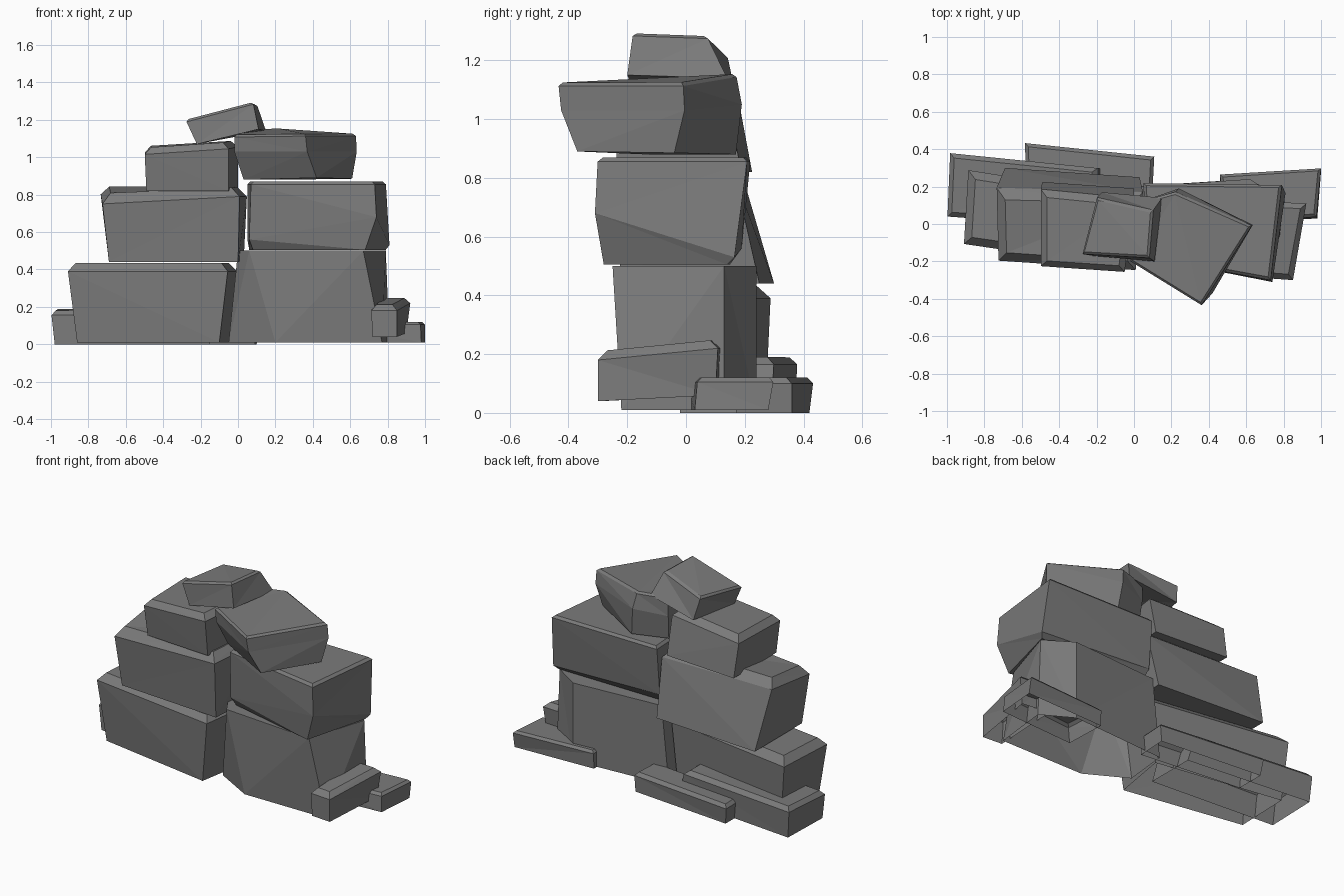
import bpy, bmesh

rock = bpy.data.materials.new("dark grey rock")
rock.diffuse_color = (0.2, 0.2, 0.2, 1)


def stone(name, z0, bottom, z1, top, chamfer=0.03, middle=None, open_bottom=False):
    """Faceted block through rings of corners (counter-clockwise); a corner may
    carry its own height. Edges around the top are chamfered."""
    bm = bmesh.new()
    rings = []
    for z, ring in ((z0, bottom), (None, middle), (z1, top)):
        if ring:
            rings.append([bm.verts.new((p[0], p[1], p[2] if len(p) > 2 else z)) for p in ring])
    if not open_bottom:
        bm.faces.new(rings[0][::-1])
    cap = bm.faces.new(rings[-1])
    n = len(bottom)
    for low, high in zip(rings, rings[1:]):
        for i in range(n):
            j = (i + 1) % n
            bm.faces.new((low[i], low[j], high[j], high[i]))
    if chamfer:
        bmesh.ops.bevel(bm, geom=list(cap.edges), offset=chamfer, segments=1,
                        profile=0.5, affect='EDGES')
    bmesh.ops.triangulate(bm, faces=[f for f in bm.faces if len(f.verts) > 3])
    mesh = bpy.data.meshes.new(name)
    bm.to_mesh(mesh)
    bm.free()
    mesh.materials.append(rock)
    ob = bpy.data.objects.new(name, mesh)
    bpy.context.collection.objects.link(ob)
    return ob


# bottom course: two large blocks, hollow underneath
stone("lower_left_block",
      0.01, [(-.86, -.08), (-.10, -.21), (-.04, .14), (-.85, .27)],
      0.435, [(-.915, -.11), (-.05, -.235), (0, .15), (-.89, .29)], 0.045,
      open_bottom=True)
stone("lower_right_block",
      0.01, [(-.05, -.08), (.2, -.22), (.77, -.22), (.81, .13), (.62, .24), (-.02, .2)],
      0.5, [(0, -.1), (.06, -.2), (.67, -.25), (.79, .13), (.62, .24), (.03, .2)], 0,
      open_bottom=True)

# middle course
stone("middle_left_block",
      0.44, [(-.69, -.17), (.0, -.22), (.03, .25), (-.69, .30)],
      0.84, [(-.73, -.2, .80), (.01, -.25, .84), (.05, .16), (-.74, .18, .85)], 0.05)
stone("middle_right_block",
      0.505, [(.08, -.13), (.68, -.28), (.79, .14), (.06, .15)],
      0.87, [(.07, -.18), (.73, -.30), (.79, .21), (.05, .22)], 0.015,
      middle=[(.06, -.16, .56), (.74, -.31, .68), (.81, .165, .53), (.05, .19, .56)])

# upper course
stone("upper_left_block",
      0.82, [(-.49, -.2), (-.05, -.23), (.0, .19), (-.49, .225)],
      1.06, [(-.5, -.23, 1.05), (-.05, -.26, 1.08), (0, .13, 1.09), (-.5, .18, 1.06)], 0.035)
stone("upper_right_block",
      0.88, [(.03, -.14), (.42, -.37, .89), (.61, -.04, .885), (.26, .17), (.05, .1)],
      1.14, [(-.02, -.2, 1.12), (.36, -.435, 1.125), (.63, -.01, 1.125),
             (.22, .17, 1.155), (.04, .12, 1.15)], 0.012,
      middle=[(-.02, -.19, 1.03), (.37, -.425, 1.03), (.635, -.005, 1.03),
              (.24, .19, 1.05), (.04, .12, 1.03)])

# tilted cap stone
stone("cap_stone",
      1.1, [(-.22, -.17, 1.07), (.11, -.2, 1.15), (.15, .14, 1.14), (-.17, .17, 1.08)],
      1.25, [(-.28, -.16, 1.2), (.08, -.18, 1.295), (.10, .07, 1.285), (-.2, .14, 1.22)], 0.012)

# slabs at the foot, hollow underneath
stone("left_foot_slab",
      0, [(-.98, .04), (-.15, -.02), (-.15, .29), (-.97, .37)],
      0.19, [(-1, .04, .18), (-.2, -.02), (-.2, .3), (-.985, .38)], 0.025,
      open_bottom=True)
stone("back_foot_slab",
      0, [(-.57, .24), (.09, .17), (.1, .36), (-.57, .42)],
      0.12, [(-.58, .24), (.1, .17), (.11, .36), (-.585, .435)], 0.02,
      open_bottom=True)
stone("right_foot_slab",
      0.01, [(.47, .0), (.98, .03), (1, .28), (.46, .26)],
      0.12, [(.48, .0), (.975, .04), (1, .30), (.46, .265)], 0.015,
      open_bottom=True)
stone("right_small_block",
      0.04, [(.72, -.29), (.85, -.3), (.9, .1, .06), (.72, .12, .06)],
      0.23, [(.71, -.29, .21), (.85, -.3, .21), (.925, .11, .25), (.74, .12, .25)], 0.03,
      open_bottom=True)
